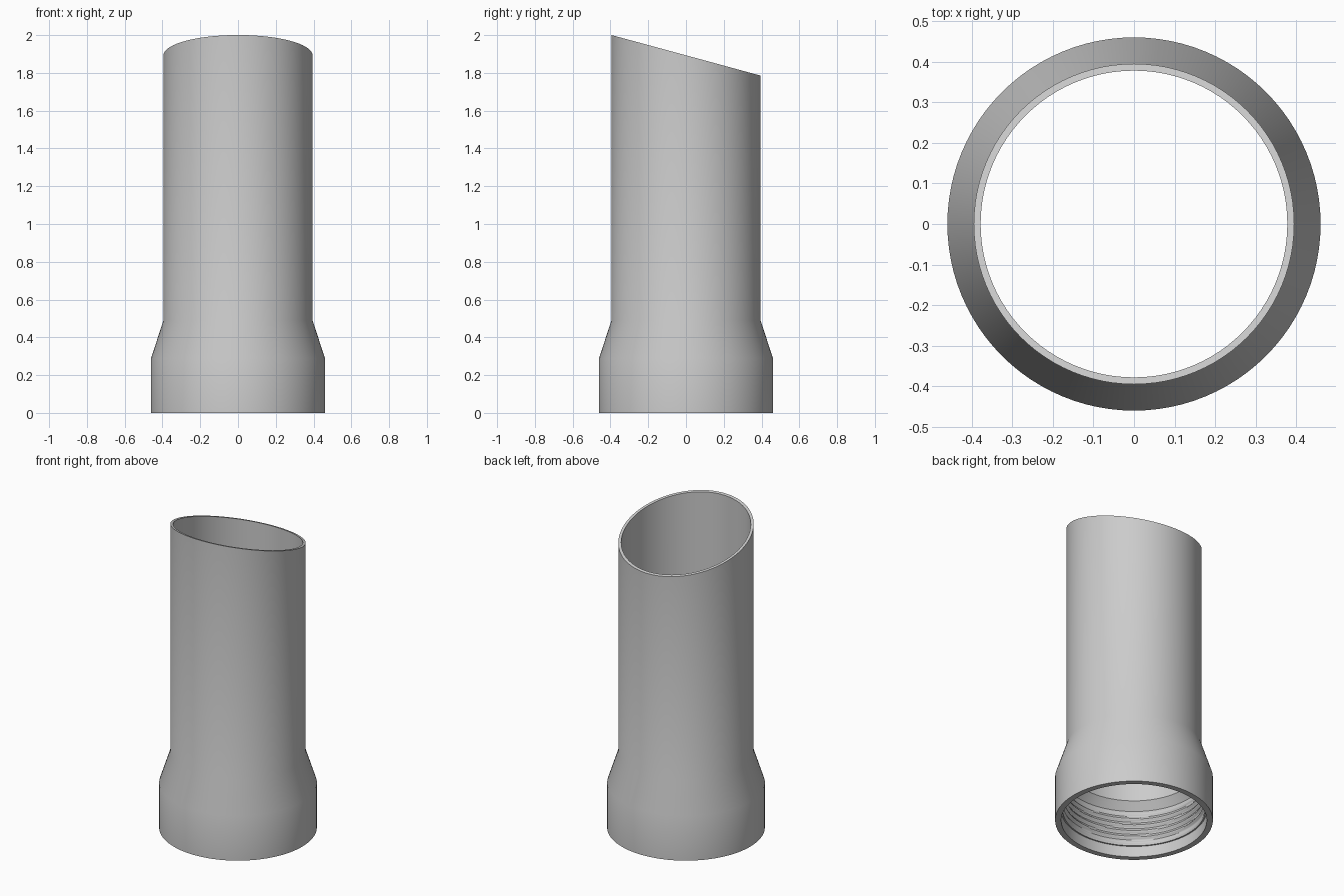
import bpy, bmesh, math

cube = bpy.data.objects.get("Cube")
if cube:
    bpy.data.objects.remove(cube, do_unlink=True)

SEGMENTS = 96
PITCH = 0.04
THREAD_BOTTOM, THREAD_TOP = 0.07, 0.30

grey = bpy.data.materials.new("light grey plastic")
grey.use_nodes = True
colour = (0.6, 0.6, 0.6, 1)
grey.diffuse_color = colour
grey.node_tree.nodes["Principled BSDF"].inputs["Base Color"].default_value = colour


def ring(radius, z):
    """Plain level ring."""
    return lambda a: (radius, z)


def slanted_ring(radius):
    """Ring lying on the slanted cut at the top."""
    return lambda a: (radius, 1.893 - 0.272 * radius * math.sin(a))


def thread_ring(z):
    """Ring whose radius follows a helical ridge fading at both ends."""
    fade = min(1, (z - THREAD_BOTTOM) / PITCH, (THREAD_TOP - z) / PITCH)

    def point(a):
        wave = 0.5 - 0.5 * math.cos(2 * math.pi * z / PITCH - a)
        return 0.416 - 0.012 * max(0, fade) * wave, z
    return point


# Outer wall: socket, taper and tube, then the rim and the inner bore
rings = [ring(0.425, 0), ring(0.46, 0), ring(0.46, 0.29), ring(0.395, 0.49),
         slanted_ring(0.395), slanted_ring(0.378), ring(0.378, 0.35)]

# Internal screw thread, from the bore shoulder down to the mouth
steps = 48
for i in range(steps + 1):
    rings.append(thread_ring(THREAD_TOP + (THREAD_BOTTOM - THREAD_TOP) * i / steps))
rings.append(ring(0.425, THREAD_BOTTOM))

# Revolve the closed profile
bm = bmesh.new()
loops = []
for shape in rings:
    loop = []
    for k in range(SEGMENTS):
        a = 2 * math.pi * k / SEGMENTS
        r, z = shape(a)
        loop.append(bm.verts.new((r * math.cos(a), r * math.sin(a), z)))
    loops.append(loop)
for i, lower in enumerate(loops):
    upper = loops[(i + 1) % len(loops)]
    for k in range(SEGMENTS):
        n = (k + 1) % SEGMENTS
        bm.faces.new((lower[k], lower[n], upper[n], upper[k]))
bmesh.ops.recalc_face_normals(bm, faces=bm.faces)

mesh = bpy.data.meshes.new("threaded_pipe")
bm.to_mesh(mesh)
bm.free()
mesh.materials.append(grey)
pipe = bpy.data.objects.new("threaded_pipe", mesh)
bpy.context.collection.objects.link(pipe)
bpy.context.view_layer.objects.active = pipe
pipe.select_set(True)
bpy.ops.object.shade_smooth_by_angle(angle=math.radians(30))
